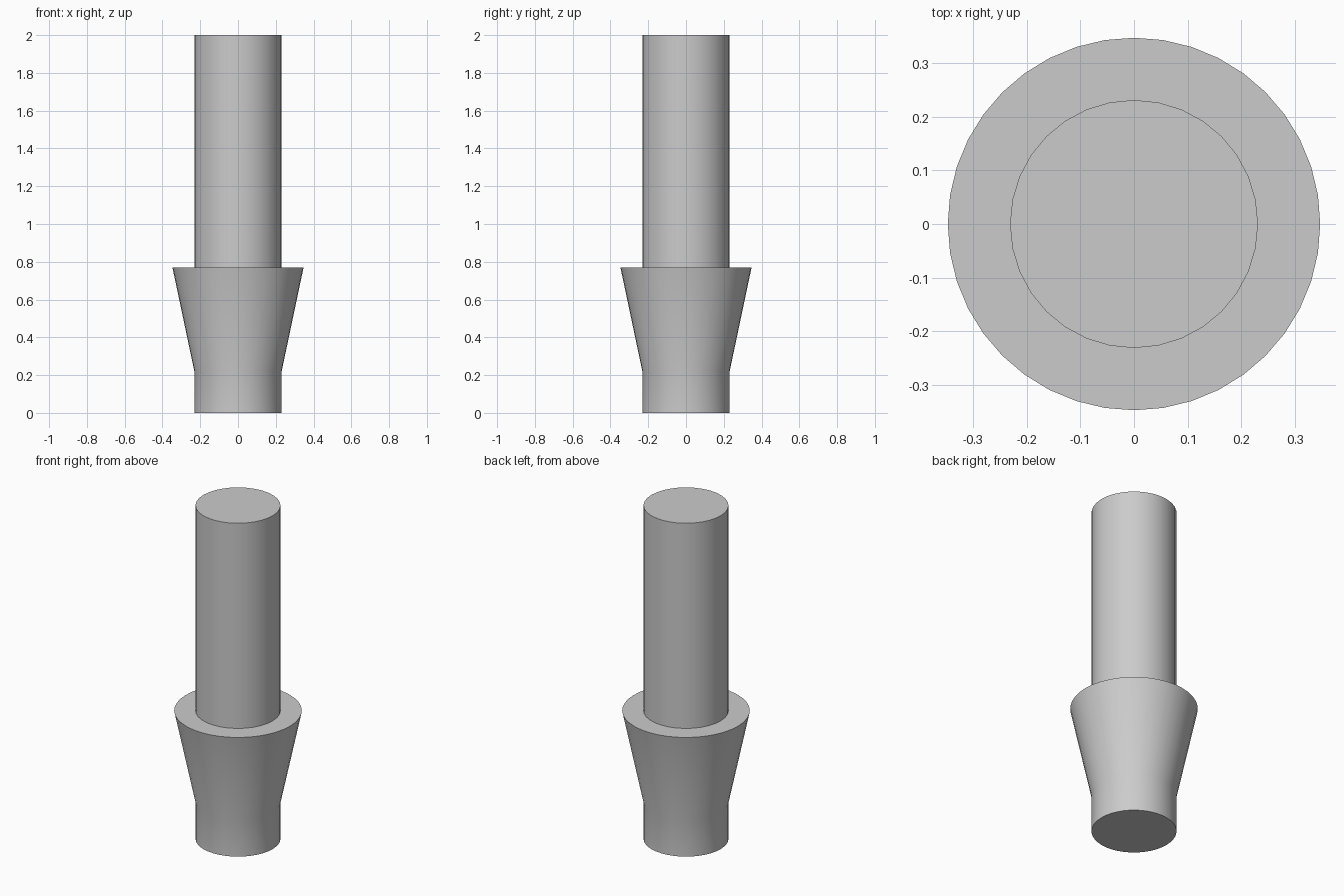
import bpy
import bmesh
from math import cos, sin, tau, radians

cube = bpy.data.objects.get("Cube")
if cube:
    bpy.data.objects.remove(cube, do_unlink=True)

grey = bpy.data.materials.new("plain_grey")
grey.use_nodes = True
colour = (0.6, 0.6, 0.6, 1)
grey.diffuse_color = colour
grey.node_tree.nodes["Principled BSDF"].inputs["Base Color"].default_value = colour


def turned_part(name, profile, sides):
    """Closed solid of revolution from (radius, height) pairs, bottom to top."""
    bm = bmesh.new()
    rings = [[bm.verts.new((r * cos(tau * i / sides), r * sin(tau * i / sides), z))
              for i in range(sides)] for r, z in profile]
    for low, high in zip(rings, rings[1:]):
        for i in range(sides):
            j = (i + 1) % sides
            bm.faces.new((low[i], low[j], high[j], high[i]))
    bm.faces.new(rings[0][::-1])
    bm.faces.new(rings[-1])
    mesh = bpy.data.meshes.new(name)
    bm.to_mesh(mesh)
    bm.free()
    mesh.materials.append(grey)
    obj = bpy.data.objects.new(name, mesh)
    bpy.context.collection.objects.link(obj)
    bpy.ops.object.select_all(action="DESELECT")
    obj.select_set(True)
    bpy.context.view_layer.objects.active = obj
    bpy.ops.object.shade_smooth_by_angle(angle=radians(30))


RADIUS, RIM, NECK, SHOULDER = 0.231, 0.347, 0.22, 0.769

# Straight foot flaring into a conical collar
turned_part("flared_collar", [(RADIUS, 0), (RADIUS, NECK), (RIM, SHOULDER)], 40)
# Straight shaft standing on the collar
turned_part("shaft", [(RADIUS, SHOULDER), (RADIUS, 2)], 32)
